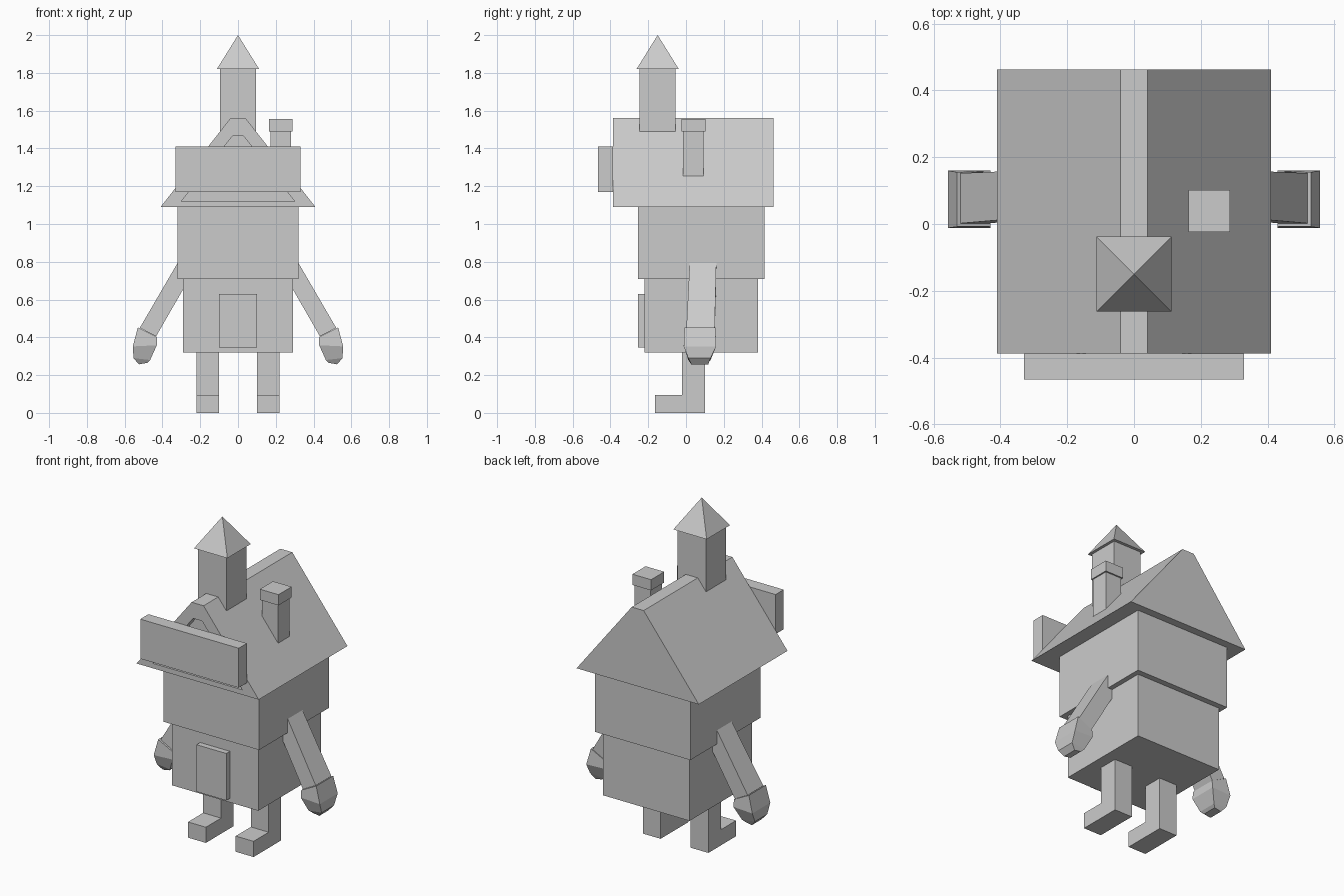
import bpy, bmesh

if "Cube" in bpy.data.objects:
    bpy.data.objects.remove(bpy.data.objects["Cube"])

stone = bpy.data.materials.new("plain grey")
stone.diffuse_color = (0.6, 0.6, 0.6, 1)
stone.use_nodes = True
stone.node_tree.nodes["Principled BSDF"].inputs["Base Color"].default_value = stone.diffuse_color


def loft(name, rings):
    """Skin a list of equal-length point rings and cap both ends."""
    bm = bmesh.new()
    loops = [[bm.verts.new(p) for p in ring] for ring in rings]
    n = len(loops[0])
    for a, b in zip(loops, loops[1:]):
        for i in range(n):
            j = (i + 1) % n
            bm.faces.new((a[i], a[j], b[j], b[i]))
    bm.faces.new(loops[0])
    bm.faces.new(loops[-1])
    bmesh.ops.recalc_face_normals(bm, faces=bm.faces)
    mesh = bpy.data.meshes.new(name)
    bm.to_mesh(mesh)
    bm.free()
    mesh.materials.append(stone)
    obj = bpy.data.objects.new(name, mesh)
    bpy.context.collection.objects.link(obj)
    return obj


def rect(x0, x1, y0, y1, z):
    return [(x0, y0, z), (x1, y0, z), (x1, y1, z), (x0, y1, z)]


def box(name, x0, x1, y0, y1, z0, z1):
    return loft(name, [rect(x0, x1, y0, y1, z0), rect(x0, x1, y0, y1, z1)])


# House body
box("lower_body", -0.29, 0.29, -0.22, 0.38, 0.32, 0.71)
box("upper_body", -0.32, 0.32, -0.255, 0.415, 0.71, 1.09)
box("door", -0.10, 0.10, -0.255, -0.22, 0.345, 0.63)


# Roof with a recessed front gable
def gable(bottom, z0, top, z1, y):
    return [(-bottom, y, z0), (bottom, y, z0), (top, y, z1), (-top, y, z1)]


loft("roof", [gable(0.41, 1.09, 0.04, 1.56, 0.463),
              gable(0.41, 1.09, 0.04, 1.56, -0.387),
              gable(0.30, 1.12, 0.03, 1.465, -0.387),
              gable(0.30, 1.12, 0.03, 1.465, -0.33)])
box("sign_board", -0.33, 0.33, -0.465, -0.387, 1.17, 1.41)

# Tower with pyramid cap
box("tower", -0.095, 0.095, -0.247, -0.056, 1.49, 1.82)
bpy.ops.mesh.primitive_cone_add(vertices=4, radius1=0.112 * 2 ** 0.5, radius2=0,
                                depth=0.18, location=(0, -0.15, 1.91),
                                rotation=(0, 0, 0.7853982))
bpy.context.object.name = "tower_cap"
bpy.context.object.data.materials.append(stone)

# Small chimney
box("chimney", 0.172, 0.28, -0.016, 0.093, 1.25, 1.49)
box("chimney_cap", 0.163, 0.288, -0.024, 0.102, 1.49, 1.555)


# Limbs, repeated on both sides
def limb_ring(s, xo, zo, xi, zi, y0, y1):
    return [(s * xo, y0, zo), (s * xo, y1, zo), (s * xi, y1, zi), (s * xi, y0, zi)]


for side, s in (("left", -1), ("right", 1)):
    # L-shaped leg with foot
    profile = [(-0.165, 0), (0.10, 0), (0.10, 0.32), (-0.02, 0.32),
               (-0.02, 0.095), (-0.165, 0.095)]
    loft(side + "_leg", [[(s * x, y, z) for y, z in profile] for x in (0.10, 0.22)])
    # Slanted arm
    loft(side + "_arm", [limb_ring(s, 0.29, 0.845, 0.215, 0.785, 0.022, 0.162),
                         limb_ring(s, 0.52, 0.45, 0.434, 0.405, 0.002, 0.152)])
    # Tapered hand
    loft(side + "_hand", [limb_ring(s, 0.53, 0.453, 0.43, 0.402, -0.008, 0.155),
                          limb_ring(s, 0.557, 0.352, 0.43, 0.358, -0.012, 0.16),
                          limb_ring(s, 0.553, 0.29, 0.465, 0.28, 0.012, 0.13),
                          limb_ring(s, 0.525, 0.257, 0.48, 0.265, 0.028, 0.118)])
